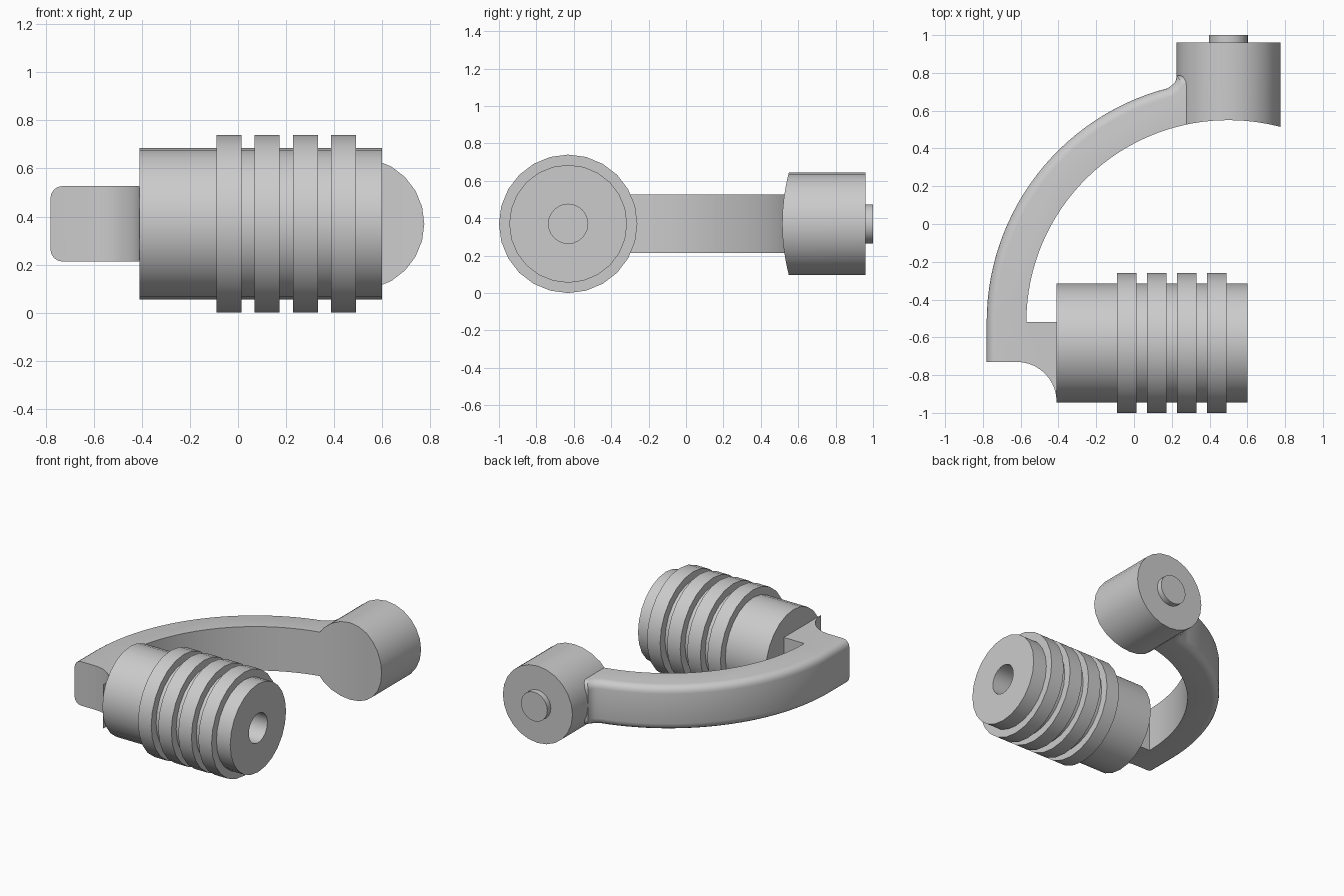
import bpy
import bmesh
from math import sin, cos, pi, sqrt, radians

cube = bpy.data.objects.get("Cube")
if cube:
    bpy.data.objects.remove(cube, do_unlink=True)

grey = bpy.data.materials.new("plain grey")
grey.use_nodes = True
colour = (0.6, 0.6, 0.6, 1)
grey.diffuse_color = colour
grey.node_tree.nodes["Principled BSDF"].inputs["Base Color"].default_value = colour

MID_Z = 0.37                  # shared centre height
SIDES = 24
ARC_X, ARC_Y = 0.5, -0.52     # centre of the curved arm
R_IN, R_OUT = 1.07, 1.28


def finish(bm, name):
    bmesh.ops.recalc_face_normals(bm, faces=bm.faces)
    mesh = bpy.data.meshes.new(name)
    bm.to_mesh(mesh)
    bm.free()
    mesh.materials.append(grey)
    ob = bpy.data.objects.new(name, mesh)
    bpy.context.collection.objects.link(ob)
    bpy.ops.object.select_all(action="DESELECT")
    ob.select_set(True)
    bpy.context.view_layer.objects.active = ob
    bpy.ops.object.shade_smooth_by_angle(angle=radians(30))
    return ob


def bridge(bm, a, b):
    for i in range(SIDES):
        j = (i + 1) % SIDES
        bm.faces.new((a[i], a[j], b[j], b[i]))


def lathe(name, profile, place):
    """Revolve (distance, radius) pairs; place maps (d, u, v) to a point."""
    bm = bmesh.new()
    rings = []
    for d, r in profile:
        angles = [2 * pi * i / SIDES for i in range(SIDES)]
        rings.append([bm.verts.new(place(d, r * cos(a), r * sin(a))) for a in angles])
    for a, b in zip(rings, rings[1:]):
        bridge(bm, a, b)
    bm.faces.new(rings[0])
    bm.faces.new(rings[-1])
    return finish(bm, name)


def arc(cx, cy, r, start, end, steps):
    angles = [radians(start + (end - start) * i / steps) for i in range(steps + 1)]
    return [(cx + r * cos(a), cy + r * sin(a)) for a in angles]


# Ribbed grip with a blind hole in its outer end
profile = [(-0.41, 0.315)]
for i in range(4):
    x = -0.09 + i * 0.159
    profile += [(x, 0.315), (x, 0.37), (x + 0.104, 0.37), (x + 0.104, 0.315)]
profile += [(0.6, 0.315), (0.6, 0.105), (-0.2, 0.105)]
lathe("ribbed_grip", profile, lambda d, u, v: (d, -0.63 + u, MID_Z + v))

# Curved arm with its foot, drawn as one outline and extruded
outer = [(-0.78, -0.73)] + arc(ARC_X, ARC_Y, R_OUT, 180, 104.5, 28)
outer += [(0.205, 0.738), (0.22, 0.755), (0.226, 0.785), (0.32, 0.785)]
inner = arc(ARC_X, ARC_Y, R_IN, 99.7, 180, 28)
foot = [(-0.41, -0.52)] + arc(-0.62, -0.94, 0.21, 0, 90, 10)
bm = bmesh.new()
low = [bm.verts.new((x, y, MID_Z - 0.157)) for x, y in outer + inner + foot]
high = [bm.verts.new((v.co.x, v.co.y, MID_Z + 0.157)) for v in low]
bm.faces.new(low)
bm.faces.new(high)
for i in range(len(low)):
    j = (i + 1) % len(low)
    bm.faces.new((low[i], low[j], high[j], high[i]))
bmesh.ops.recalc_face_normals(bm, faces=bm.faces)
# Round only the edges along the outside of the curve
rounded = [bm.edges.get((side[i], side[i + 1]))
           for side in (low, high) for i in range(len(outer) - 1)]
bmesh.ops.bevel(bm, geom=rounded, offset=0.05, offset_type="OFFSET",
                segments=4, profile=0.5, affect="EDGES", clamp_overlap=False)
finish(bm, "curved_arm")

# End drum, its front face hollowed to follow the arm's inner curve
bm = bmesh.new()
front, back = [], []
for i in range(SIDES):
    a = 2 * pi * i / SIDES
    dx, z = 0.275 * cos(a), MID_Z + 0.275 * sin(a)
    y = ARC_Y + sqrt(R_IN ** 2 - dx ** 2)
    front.append(bm.verts.new((ARC_X + dx, y, z)))
    back.append(bm.verts.new((ARC_X + dx, 0.96, z)))
bridge(bm, front, back)
bm.faces.new(back)
for i in range(SIDES // 2):
    strip = (front[i], front[i + 1], front[-i - 1], front[-i])
    bm.faces.new(list(dict.fromkeys(strip)))
finish(bm, "end_drum")

# Short pin on the back of the drum
lathe("drum_pin", [(0.94, 0.104), (1.0, 0.104)],
      lambda d, u, v: (ARC_X + u, d, MID_Z + v))
